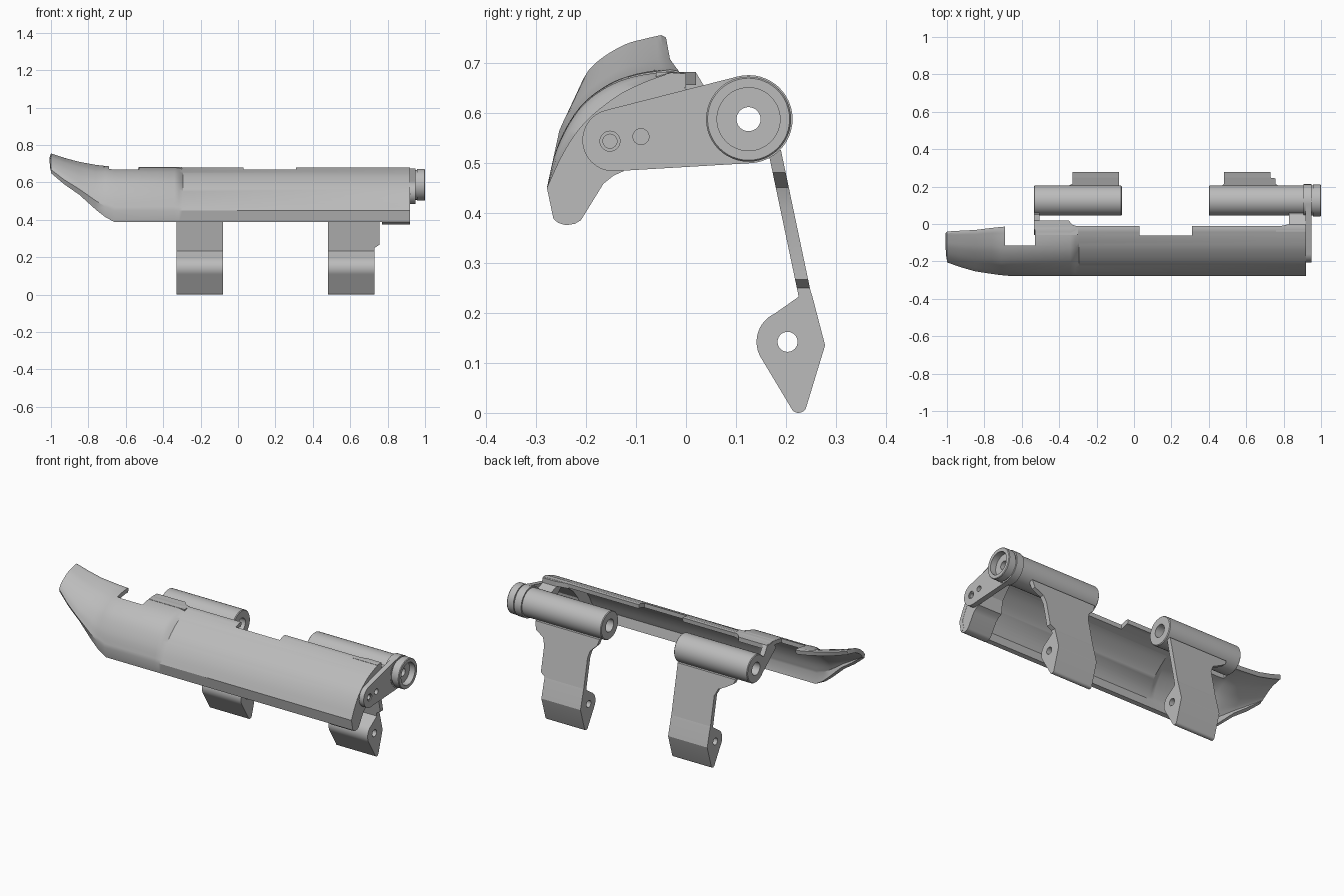
import bpy, bmesh, math
from mathutils import Vector

if "Cube" in bpy.data.objects:
    bpy.data.objects.remove(bpy.data.objects["Cube"])

grey = bpy.data.materials.new("plain_grey")
grey.use_nodes = True
grey.diffuse_color = (0.5, 0.5, 0.5, 1)
grey.node_tree.nodes["Principled BSDF"].inputs["Base Color"].default_value = (0.5, 0.5, 0.5, 1)

AXIS = (0.125, 0.587)          # hinge axis, as (y, z)


def finish(name, bm, fix_normals=True):
    if fix_normals:
        bmesh.ops.recalc_face_normals(bm, faces=bm.faces)
    mesh = bpy.data.meshes.new(name)
    bm.to_mesh(mesh)
    bm.free()
    mesh.materials.append(grey)
    obj = bpy.data.objects.new(name, mesh)
    bpy.context.collection.objects.link(obj)
    return obj


def activate(obj):
    bpy.ops.object.select_all(action='DESELECT')
    obj.select_set(True)
    bpy.context.view_layer.objects.active = obj


def smooth(obj):
    activate(obj)
    bpy.ops.object.shade_smooth_by_angle(angle=math.radians(30))


def prism(name, outline, place, a, b):
    """Extrude a 2D outline; place(u, v, w) maps it into space for w = a..b."""
    bm = bmesh.new()
    rings = [[bm.verts.new(place(u, v, w)) for u, v in outline] for w in (a, b)]
    bm.faces.new(rings[0])
    bm.faces.new(rings[1])
    n = len(outline)
    for i in range(n):
        j = (i + 1) % n
        bm.faces.new((rings[0][i], rings[0][j], rings[1][j], rings[1][i]))
    return finish(name, bm)


def along_x(u, v, w):
    return (w, u, v)


def along_z(u, v, w):
    return (u, v, w)


def along_strap(u, v, w):
    return (u, 0.182 + (0.5 - v) * 0.21 + w, v)


def arc(centre, r, start, end, n=24):
    return [(centre[0] + r * math.cos(start + (end - start) * i / n),
             centre[1] + r * math.sin(start + (end - start) * i / n)) for i in range(n + 1)]


def lathe(name, profile, n=48):
    """Spin a closed (x, radius) profile around the hinge axis."""
    bm = bmesh.new()
    rings = []
    for k in range(n):
        a = math.tau * k / n
        rings.append([bm.verts.new((x, AXIS[0] + r * math.cos(a), AXIS[1] + r * math.sin(a)))
                      for x, r in profile])
    m = len(profile)
    for k in range(n):
        p, q = rings[k], rings[(k + 1) % n]
        for i in range(m):
            j = (i + 1) % m
            bm.faces.new((p[i], p[j], q[j], q[i]))
    obj = finish(name, bm)
    smooth(obj)
    return obj


def cut(obj, cutter):
    mod = obj.modifiers.new("cut", 'BOOLEAN')
    mod.operation, mod.solver, mod.object = 'DIFFERENCE', 'EXACT', cutter
    activate(obj)
    bpy.ops.object.modifier_apply(modifier=mod.name)
    bpy.data.objects.remove(cutter)


def drill(obj, centre, r, x0, x1):
    cut(obj, prism("cutter", arc(centre, r, 0, math.tau, 32)[:-1], along_x, x0, x1))


def spline(points, steps=4):
    """Smooth curve through (y, z) points."""
    p = [Vector(q) for q in points]
    p = [2 * p[0] - p[1]] + p + [2 * p[-1] - p[-2]]
    out = []
    for i in range(1, len(p) - 2):
        a, b, c, d = p[i - 1:i + 3]
        for s in range(steps):
            t = s / steps
            out.append(0.5 * (2 * b + (c - a) * t + (2 * a - 5 * b + 4 * c - d) * t * t
                              + (3 * b - a - 3 * c + d) * t ** 3))
    return out + [p[-2]]


def blend(a, b, t):
    return [tuple(Vector(p).lerp(Vector(q), t)) for p, q in zip(a, b)]


# Curved shell: lip, curve and rim points of each (y, z) section
main = [(-.265, .388), (-.278, .45), (-.245, .52), (-.203, .58), (-.14, .632), (-.085, .66), (-.03, .68), (-.012, .679)]
bulge = [(-.265, .388), (-.278, .45), (-.257, .53), (-.215, .605), (-.16, .65), (-.1, .673), (-.03, .683), (-.012, .68)]
mid = [(-.235, .535), (-.253, .565), (-.235, .60), (-.195, .645), (-.14, .682), (-.09, .7), (-.045, .71), (-.032, .707)]
tip = [(-.2, .65), (-.205, .668), (-.19, .69), (-.16, .715), (-.12, .737), (-.085, .747), (-.05, .755), (-.04, .75)]
stations = [(-1, tip), (-.93, blend(tip, mid, .52)), (-.85, mid), (-.76, blend(mid, main, .55)),
            (-.71, blend(mid, bulge, .82)), (-.66, bulge), (-.34, bulge),
            (-.315, blend(bulge, main, .4)), (-.295, main), (.92, main)]
bm = bmesh.new()
grid = []
for x, sec in stations:
    pts = [Vector(sec[0])] + spline(sec[1:-1]) + [Vector(sec[-1])]
    grid.append([bm.verts.new((x, p.x, p.y)) for p in pts])
for r, s in zip(grid, grid[1:]):
    for j in range(len(r) - 1):
        bm.faces.new((r[j], s[j], s[j + 1], r[j + 1]))
shell = finish("shell", bm, False)
solid = shell.modifiers.new("thickness", 'SOLIDIFY')
solid.thickness, solid.offset, solid.use_even_offset = 0.024, -1, True
activate(shell)
bpy.ops.object.modifier_apply(modifier=solid.name)
for x0, x1, y in ((-.69, -.53, -.115), (.03, .31, -.062)):      # rim notches
    cut(shell, prism("cutter", [(x0, y), (x1, y), (x1, .2), (x0, .2)], along_z, .55, .9))
smooth(shell)

# Thick flange at the end of the shell
outer = [tuple(p) for p in spline(main[1:-1])]
flange = [(-.21, .385), (-.222, .378), (-.24, .375), (-.256, .38), main[0]] + outer
flange += [(-.012, .655), (-.07, .61), (-.115, .555), (-.125, .483), (-.145, .474), (-.165, .458)]
smooth(prism("end_flange", flange, along_x, .77, .919))

# Rim ledges and ears that carry the hinge barrels
prism("left_rim_ledge", [(-.53, -.06), (-.3, -.06), (-.3, -.014), (-.33, -.004), (-.35, .02), (-.53, .02)],
      along_z, .655, .681)
prism("right_rim_ledge", [(.76, -.04), (.918, -.04), (.918, .0), (.83, .0), (.80, -.008), (.76, -.014)],
      along_z, .65, .678)
ear = [(-.06, .64), (-.03, .677), (.0, .647), (.05, .63), (.085, .64), (.085, .53), (.05, .55), (.0, .59)]
prism("left_ear", ear[:1] + [(-.03, .68), (.02, .68)] + ear[3:], along_x, -.534, -.505)
prism("right_ear", ear, along_x, .83, .918)

# Hinge barrels and end boss
for name, x0, x1 in (("left_barrel", -.535, -.065), ("right_barrel", .40, .91)):
    lathe(name, [(x0, .036), (x0, .076), (x0 + .004, .08), (x1 - .004, .08), (x1, .076), (x1, .036)])
lathe("end_boss", [(.905, .024), (.905, .088), (.95, .088), (.95, .08), (.957, .08), (.957, .085),
                   (.996, .085), (1, .082), (1, .063), (.965, .063), (.965, .024)])

# End arm joining the shell to the boss
small, r1, r2 = (-.145, .545), .062, .088
dy, dz = AXIS[0] - small[0], AXIS[1] - small[1]
a, b = math.atan2(dz, dy), math.acos((r1 - r2) / math.hypot(dy, dz))
arm = prism("end_arm", arc(small, r1, a + b, a + math.tau - b) + arc(AXIS, r2, a - b, a + b), along_x, .918, .948)
drill(arm, AXIS, .05, .9, 1)
for centre, r, depth in (((-.152, .543), .02, .006), ((-.152, .543), .014, .022), ((-.09, .552), .016, .022)):
    drill(arm, centre, r, .948 - depth, .97)
smooth(arm)

# Hanging legs: slanted strap flaring into the barrel, with a drilled foot
foot = [(.252, .235), (.247, .25), (.222, .25), (.225, .232)]
foot += arc((.203, .142), .062, math.radians(115), math.radians(215), 16)
foot += arc((.225, .016), .016, math.radians(205), math.radians(340), 10) + [(.278, .135)]
left_strap = [(-.33, .235), (-.08, .235), (-.08, .525), (-.45, .525), (-.44, .5), (-.40, .475), (-.35, .45), (-.33, .41)]
right_strap = [(.48, .235), (.73, .235), (.73, .25), (.757, .267), (.757, .41), (.77, .45), (.82, .48), (.83, .525),
               (.42, .525), (.43, .49), (.47, .45), (.48, .41)]
for side, x0, x1, strap in (("left", -.33, -.08, left_strap), ("right", .48, .73, right_strap)):
    smooth(prism(side + "_strap", strap, along_strap, -.013, .013))
    pad = prism(side + "_foot", foot, along_x, x0, x1)
    drill(pad, (.203, .142), .02, x0 - .1, x1 + .1)
    smooth(pad)
